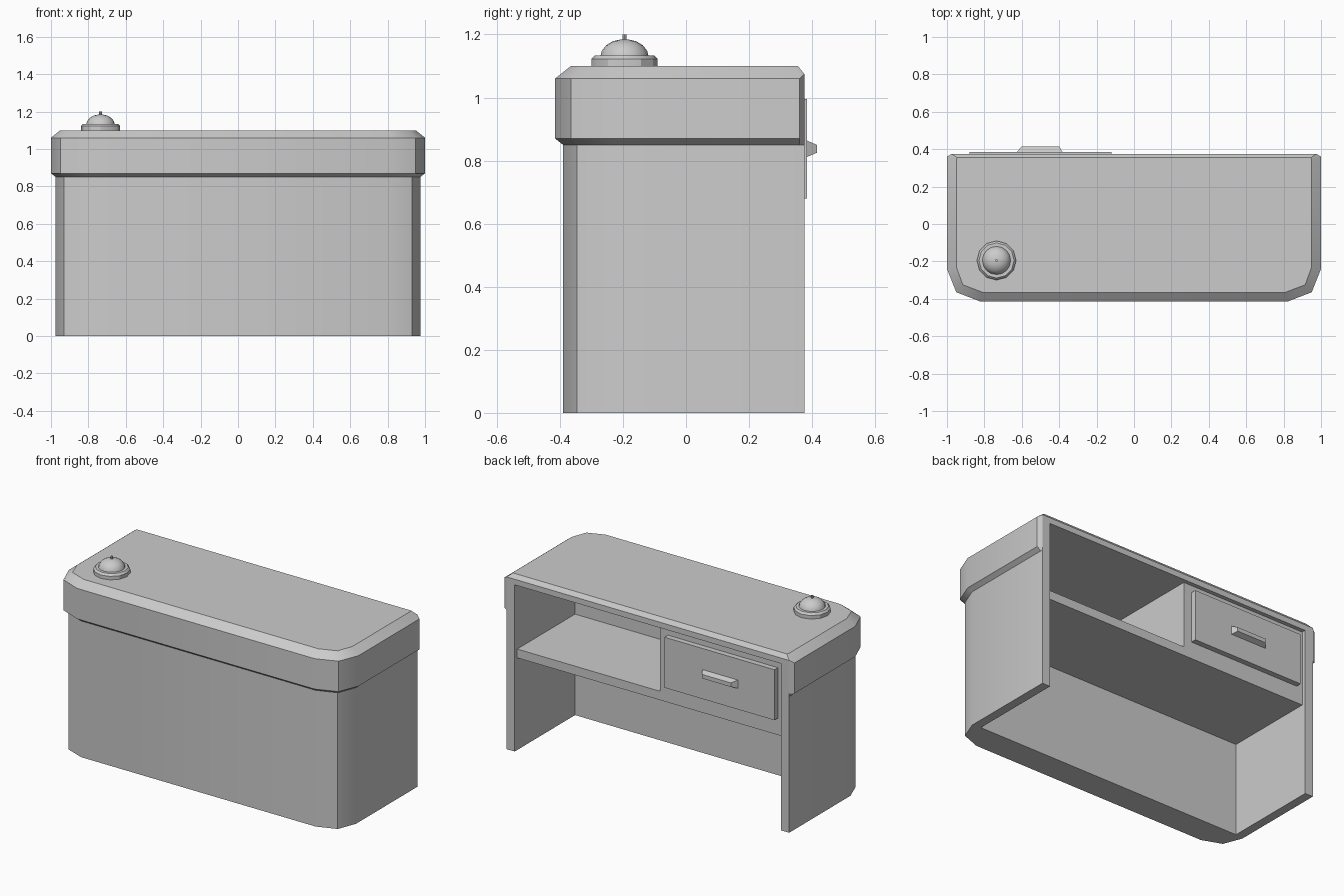
import bpy, bmesh, math

if "Cube" in bpy.data.objects:
    bpy.data.objects.remove(bpy.data.objects["Cube"])


def finish(name, bm, smooth=True):
    bmesh.ops.remove_doubles(bm, verts=bm.verts, dist=1e-5)
    bmesh.ops.recalc_face_normals(bm, faces=bm.faces)
    me = bpy.data.meshes.new(name)
    bm.to_mesh(me)
    bm.free()
    ob = bpy.data.objects.new(name, me)
    bpy.context.collection.objects.link(ob)
    if smooth:
        smooth_by_angle(ob)
    return ob


def activate(ob):
    bpy.ops.object.select_all(action='DESELECT')
    bpy.context.view_layer.objects.active = ob
    ob.select_set(True)


def smooth_by_angle(ob):
    activate(ob)
    bpy.ops.object.shade_smooth_by_angle(angle=math.radians(30))


def loft(name, loops, smooth=True):
    """Bridge equal-length closed loops of 3D points and cap both ends."""
    bm = bmesh.new()
    rings = [[bm.verts.new(p) for p in loop] for loop in loops]
    n = len(rings[0])
    for a, b in zip(rings, rings[1:]):
        for i in range(n):
            j = (i + 1) % n
            bm.faces.new((a[i], a[j], b[j], b[i]))
    bm.faces.new(rings[0][::-1])
    bm.faces.new(rings[-1])
    return finish(name, bm, smooth)


def rect(x0, x1, z0, z1, y):
    return [(x0, y, z0), (x1, y, z0), (x1, y, z1), (x0, y, z1)]


def box(name, x0, x1, y0, y1, z0, z1):
    return loft(name, [rect(x0, x1, z0, z1, y0), rect(x0, x1, z0, z1, y1)], False)


def outline(half, z, z_back=None):
    """Mirror half an outline in x; the last point may sit at its own height."""
    zs = [z] * (len(half) - 1) + [z if z_back is None else z_back]
    right = [(x, y, h) for (x, y), h in zip(half, zs)]
    return right + [(-x, y, h) for x, y, h in reversed(right)]


# Desk shell: body with clipped front corners and overhanging counter
body = [(0.81, -0.39), (0.93, -0.345), (0.975, -0.23), (0.975, 0.36), (0.975, 0.375)]
rim = [(0.82, -0.415), (0.95, -0.365), (1.0, -0.24), (1.0, 0.36), (0.975, 0.375)]
top = [(0.81, -0.365), (0.915, -0.325), (0.95, -0.23), (0.95, 0.345), (0.945, 0.355)]
desk = loft("desk_shell", [
    outline(body, 0), outline(body, 0.85), outline(rim, 0.87),
    outline(rim, 1.06, 1.075), outline(top, 1.10)], False)

# Knee space, open shelf and shallow recess around the drawer
DEEP, BACK = -0.22, 0.35
for i, b in enumerate([
        (-0.92, 0.92, DEEP, 0.6, -0.2, 0.575),
        (-0.066, 0.92, DEEP, 0.6, 0.63, 1.04),
        (-0.92, 0.92, BACK, 0.6, 0.5, 1.04)]):
    cutter = box("cutter_%d" % i, *b)
    cutter.hide_render = True
    mod = desk.modifiers.new("cut", 'BOOLEAN')
    mod.operation, mod.solver, mod.object = 'DIFFERENCE', 'EXACT', cutter
    activate(desk)
    bpy.ops.object.modifier_apply(modifier=mod.name)
    bpy.data.objects.remove(cutter)
smooth_by_angle(desk)

# Drawer front and tapered handle
box("drawer_front", -0.88, -0.12, BACK - 0.005, 0.384, 0.68, 0.995)
loft("drawer_handle", [
    rect(-0.63, -0.38, 0.81, 0.865, 0.38),
    rect(-0.60, -0.40, 0.825, 0.85, 0.415)], False)


# Desk bell
def lathe(name, profile, sides):
    cx, cy = -0.735, -0.195
    return loft(name, [[(cx + r * math.cos(2 * math.pi * k / sides),
                         cy + r * math.sin(2 * math.pi * k / sides), z)
                        for k in range(sides)] for r, z in profile])


lathe("bell_base", [(0.105, 1.098), (0.105, 1.122), (0.094, 1.134)], 12)
lathe("bell_dome", [(0.076, 1.132), (0.072, 1.148), (0.058, 1.166),
                    (0.036, 1.179), (0.012, 1.184)], 16)
lathe("bell_button", [(0.007, 1.18), (0.007, 1.20)], 8)
